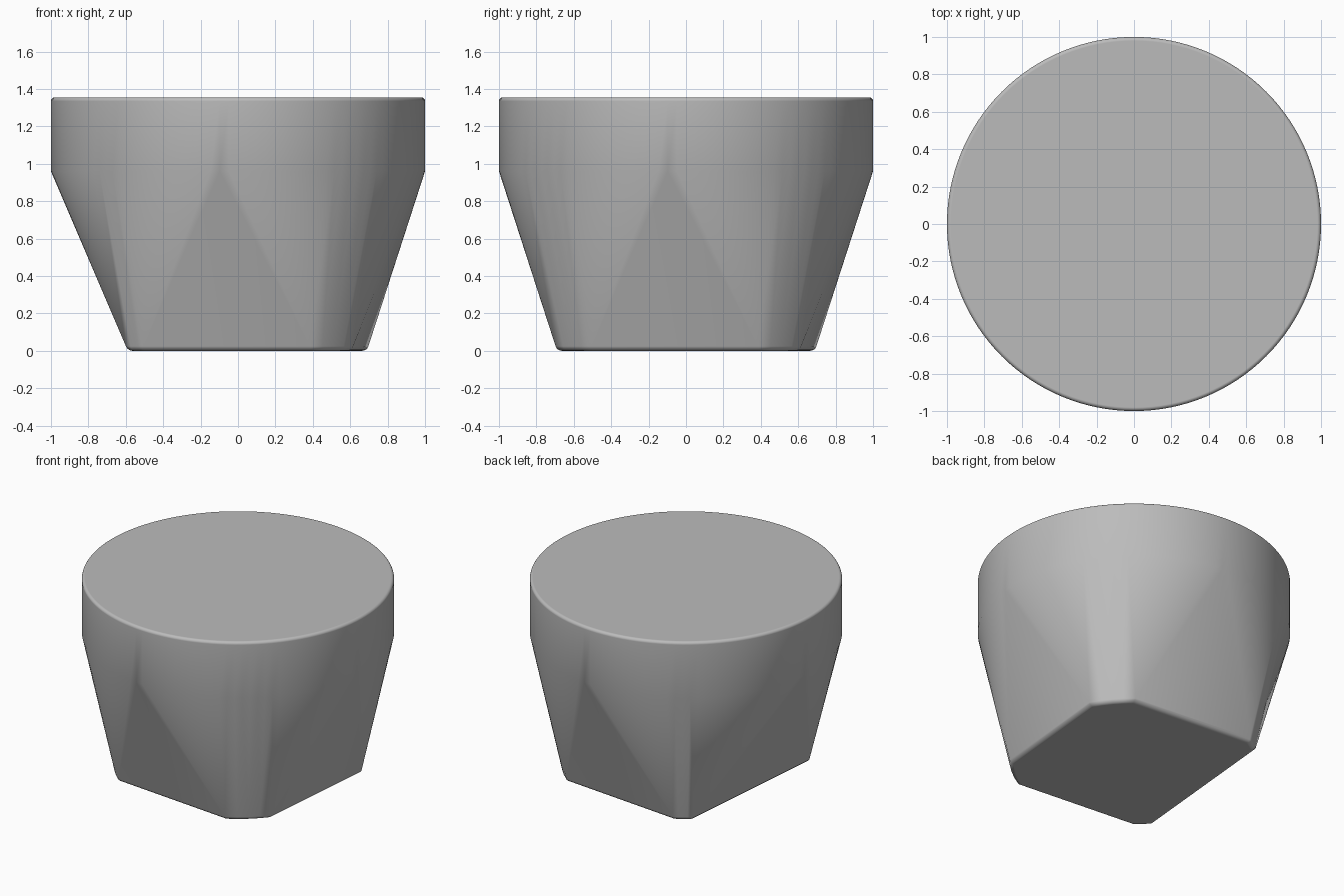
import bpy, bmesh
from math import sin, cos, acos, asin, atan2, pi, radians
from mathutils import Matrix

if "Cube" in bpy.data.objects:
    bpy.data.objects.remove(bpy.data.objects["Cube"], do_unlink=True)

TOP, RIM = 1.355, 0.96        # height of the top and of the straight collar's lower edge
FOOT = 0.792                  # radius of the foot before its sides are cut flat
TWIST = radians(-5.2)         # turn of the four flats
FLATS = [0.652, 0.652, 0.54, 0.652]   # distance of each flat from the axis
SIDES, CORNER = 128, 4


def foot_outline():
    """Circle cut by four flats, leaving a short arc at each corner."""
    points = []
    for i, dist in enumerate(FLATS):
        following = FLATS[(i + 1) % 4]
        start = i * pi / 2 + acos(dist / FOOT)
        end = (i + 1) * pi / 2 - acos(following / FOOT)
        for k in range(CORNER + 1):
            a = start + (end - start) * k / CORNER + TWIST
            points.append((FOOT * cos(a), FOOT * sin(a), 0))
    return points


# Loft from the squared foot to the round collar
bm = bmesh.new()
for p in foot_outline():
    bm.verts.new(p)
for i in range(SIDES):
    a = 2 * pi * i / SIDES
    bm.verts.new((cos(a), sin(a), RIM))
bmesh.ops.convex_hull(bm, input=bm.verts[:])
bm.normal_update()

# Merge the triangles of the flat caps
flat = [e for e in bm.edges if len(e.link_faces) == 2
        and all(abs(f.normal.z) > 0.99 for f in e.link_faces)]
bmesh.ops.dissolve_edges(bm, edges=flat, use_verts=False)
bm.normal_update()

# Straight collar
cap = max(bm.faces, key=lambda f: f.calc_center_median().z)
collar = bmesh.ops.extrude_face_region(bm, geom=[cap])
if cap.is_valid:
    bmesh.ops.delete(bm, geom=[cap], context='FACES_ONLY')
for v in collar["geom"]:
    if isinstance(v, bmesh.types.BMVert):
        v.co.z = TOP
bmesh.ops.recalc_face_normals(bm, faces=bm.faces[:])

# Rounded rims
for height, width in ((TOP, 0.02), (0, 0.025)):
    rim = [e for e in bm.edges if all(abs(v.co.z - height) < 1e-4 for v in e.verts)]
    bmesh.ops.bevel(bm, geom=rim, offset=width, segments=4, profile=0.5,
                    affect='EDGES', clamp_overlap=True)

mesh = bpy.data.meshes.new("tapered_knob")
bm.to_mesh(mesh)
bm.free()
knob = bpy.data.objects.new("tapered_knob", mesh)
bpy.context.collection.objects.link(knob)

# Plain grey
GREY = (0.5, 0.5, 0.5, 1)
mat = bpy.data.materials.new("plain_grey")
mat.use_nodes = True
mat.diffuse_color = GREY
mat.node_tree.nodes["Principled BSDF"].inputs["Base Color"].default_value = GREY
mesh.materials.append(mat)

# Smooth shading with clean caps
bpy.ops.object.select_all(action='DESELECT')
knob.select_set(True)
bpy.context.view_layer.objects.active = knob
bpy.ops.object.shade_smooth_by_angle(angle=radians(40))
weighted = knob.modifiers.new("clean_caps", 'WEIGHTED_NORMAL')
weighted.keep_sharp = True
